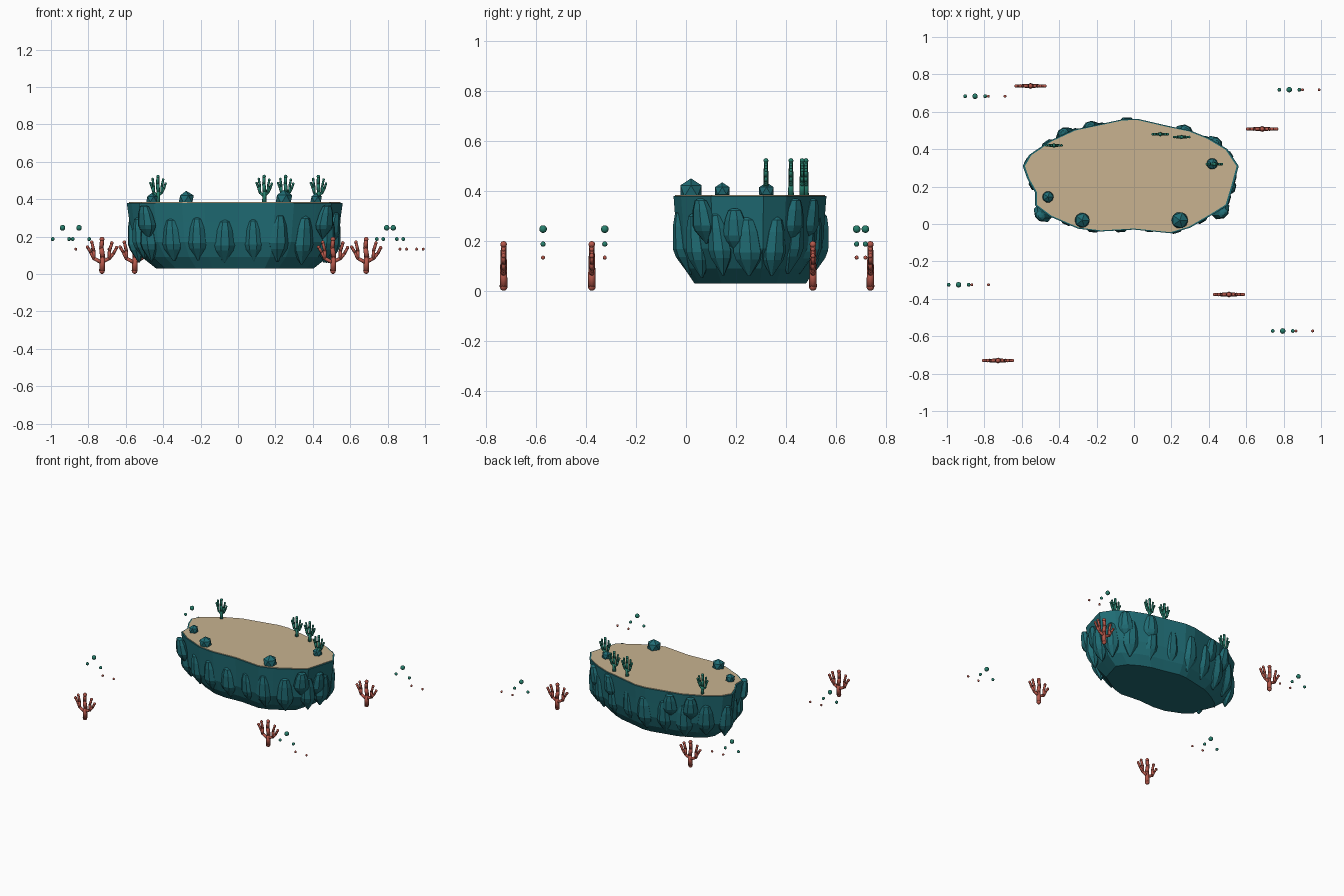
import bpy, bmesh, math, random
from mathutils import Vector, Matrix

random.seed(4)
cube = bpy.data.objects.get("Cube")
if cube:
    bpy.data.objects.remove(cube, do_unlink=True)


def material(name, rgb):
    m = bpy.data.materials.new(name)
    m.diffuse_color = (*rgb, 1)
    m.use_nodes = True
    m.node_tree.nodes["Principled BSDF"].inputs["Base Color"].default_value = (*rgb, 1)
    return m


ROCK = material("teal rock", (0.014, 0.15, 0.175))
SAND = material("sand", (0.58, 0.45, 0.28))
RED = material("red coral", (0.47, 0.098, 0.07))
GREEN = material("green coral", (0.02, 0.21, 0.15))


def finish(bm, name, mat, smooth=False):
    bmesh.ops.recalc_face_normals(bm, faces=bm.faces)
    mesh = bpy.data.meshes.new(name)
    bm.to_mesh(mesh)
    bm.free()
    mesh.materials.append(mat)
    for p in mesh.polygons:
        p.use_smooth = smooth
    ob = bpy.data.objects.new(name, mesh)
    bpy.context.collection.objects.link(ob)
    return ob


def loft(bm, rings):
    """Skin a stack of equal point loops and cap both ends."""
    loops = [[bm.verts.new(p) for p in ring] for ring in rings]
    n = len(loops[0])
    for a, b in zip(loops, loops[1:]):
        for i in range(n):
            j = (i + 1) % n
            bm.faces.new((a[i], a[j], b[j], b[i]))
    bm.faces.new(loops[0])
    bm.faces.new(loops[-1])


# Island outline, counter-clockwise seen from above
OUTLINE = [Vector(p) for p in (
    (0.56, 0.31), (0.5, 0.4), (0.4, 0.46), (0.3, 0.5), (0.18, 0.525), (0.02, 0.562),
    (-0.06, 0.56), (-0.2, 0.53), (-0.32, 0.505), (-0.45, 0.445), (-0.56, 0.37),
    (-0.595, 0.31), (-0.57, 0.24), (-0.53, 0.17), (-0.53, 0.1), (-0.45, 0.04),
    (-0.3, -0.025), (-0.18, -0.04), (0, -0.03), (0.2, -0.05), (0.3, -0.02),
    (0.42, 0.05), (0.5, 0.1), (0.53, 0.2))]
CENTRE = Vector((-0.015, 0.26))


def ring(scale, z):
    return [(*(CENTRE + (p - CENTRE) * scale), z) for p in OUTLINE]


# Rock body
bm = bmesh.new()
loft(bm, [ring(0.73, 0.03), ring(0.86, 0.09), ring(0.95, 0.17), ring(0.975, 0.28), ring(1, 0.38)])
finish(bm, "island_body", ROCK)

# Sand top
bm = bmesh.new()
loft(bm, [ring(0.98, 0.372), ring(0.98, 0.384)])
finish(bm, "sand_top", SAND)


def point_on_outline(t):
    """Point and outward direction at fraction t of the outline length."""
    edges = list(zip(OUTLINE, OUTLINE[1:] + OUTLINE[:1]))
    left = t * sum((b - a).length for a, b in edges)
    for a, b in edges:
        d = b - a
        if left <= d.length:
            return a + d * (left / d.length), Vector((d.y, -d.x)).normalized()
        left -= d.length
    return OUTLINE[0], Vector((1, 0))


def slab(name, pos, out, z, half, width, depth):
    """Faceted upright boulder with a pointed foot."""
    profile = [(-1, 0.08), (-0.45, 0.85), (-0.2, 1), (0.5, 0.78), (0.9, 0.5), (1, 0.2)]
    side = Vector((-out.y, out.x))
    rings = []
    for h, r in profile:
        loop = []
        for k in range(8):
            a = math.tau * (k + 0.5) / 8
            q = pos + side * (math.cos(a) * r * width) + out * (math.sin(a) * r * depth + h * 0.018)
            loop.append((q.x, q.y, z + h * half))
        rings.append(loop)
    bm = bmesh.new()
    loft(bm, rings)
    finish(bm, name, ROCK)


# Boulders around the wall
COUNT = 19
for i in range(COUNT):
    p, out = point_on_outline((i + 0.5) / COUNT)
    slab(f"wall_boulder_{i + 1}", p - out * random.uniform(0.035, 0.045), out,
         random.uniform(0.175, 0.195), random.uniform(0.11, 0.13),
         random.uniform(0.05, 0.062), random.uniform(0.045, 0.055))

# Larger bulges at the ends and back
for i, (x, y, z) in enumerate(((-0.49, 0.055, 0.28), (0.465, 0.07, 0.28), (0.505, 0.2, 0.24),
                               (-0.37, 0.475, 0.28), (-0.23, 0.51, 0.28),
                               (0.27, 0.49, 0.28), (0.43, 0.425, 0.28))):
    p = Vector((x, y))
    out = Vector((p.x - CENTRE.x, (p.y - CENTRE.y) * 2.5)).normalized()
    slab(f"bulge_{i + 1}", p, out, z, 0.09, 0.055, 0.042)

# Rocks on the sand
for i, (x, y, r) in enumerate(((-0.277, 0.02, 0.045), (0.245, 0.02, 0.05),
                               (-0.46, 0.145, 0.034), (0.418, 0.322, 0.034))):
    bm = bmesh.new()
    bmesh.ops.create_icosphere(bm, subdivisions=1, radius=r,
                               matrix=Matrix.Translation((x, y, 0.4)))
    finish(bm, f"sand_rock_{i + 1}", ROCK)


def ball(bm, p, r):
    bmesh.ops.create_uvsphere(bm, u_segments=10, v_segments=7, radius=r,
                              matrix=Matrix.Translation(p))


def limb(bm, points, r0, r1):
    """Tapered round branch through points, with rounded joints."""
    n = len(points) - 1
    radii = [r0 + (r1 - r0) * i / n for i in range(n + 1)]
    for i in range(n):
        a, b = points[i], points[i + 1]
        d = b - a
        m = Matrix.Translation((a + b) / 2) @ d.to_track_quat('Z', 'Y').to_matrix().to_4x4()
        bmesh.ops.create_cone(bm, cap_ends=True, segments=8, radius1=radii[i],
                              radius2=radii[i + 1], depth=d.length, matrix=m)
    for p, r in zip(points, radii):
        ball(bm, p, r)
    ball(bm, points[-1], r1 * 1.25)


# Branches as (x, z) paths, in units of half width and height
BRANCHES = [((0, 0.08), (0.04, 0.45), (-0.04, 0.7), (0, 0.93)),
            ((0, 0.3), (-0.5, 0.42), (-0.68, 0.58), (-0.88, 0.72)),
            ((0, 0.32), (0.45, 0.42), (0.7, 0.55), (0.88, 0.7)),
            ((-0.5, 0.42), (-0.5, 0.62), (-0.62, 0.85)),
            ((0.45, 0.42), (0.45, 0.62), (0.6, 0.83))]


def coral(name, x, y, z, width, height, thick, mat):
    bm = bmesh.new()
    for i, path in enumerate(BRANCHES):
        pts = [Vector((x + u * width, y, z + v * height)) for u, v in path]
        limb(bm, pts, thick if i == 0 else thick * 0.65, thick * (0.68 if i == 0 else 0.5))
    finish(bm, name, mat, True)


# Green coral on the island, red coral on the seabed
for i, (x, y) in enumerate(((-0.428, 0.42), (0.14, 0.48), (0.255, 0.465), (0.43, 0.32))):
    coral(f"green_coral_{i + 1}", x, y, 0.365, 0.046, 0.168, 0.0115, GREEN)
for i, (x, y) in enumerate(((-0.727, -0.73), (0.508, -0.377), (0.685, 0.508), (-0.553, 0.738))):
    coral(f"red_coral_{i + 1}", x, y, 0, 0.088, 0.2, 0.0155, RED)

# Bubble clusters
BUBBLES = [(0, 0.247, 0.0155, GREEN), (-0.053, 0.187, 0.0105, GREEN), (0.054, 0.187, 0.0105, GREEN),
           (0.071, 0.133, 0.008, RED), (0.16, 0.133, 0.008, RED)]
for i, (x, y) in enumerate(((-0.938, -0.325), (-0.85, 0.683), (0.83, 0.718), (0.795, -0.572))):
    for j, (dx, z, r, mat) in enumerate(BUBBLES):
        bm = bmesh.new()
        ball(bm, (x + dx, y, z), r)
        finish(bm, f"bubble_{i + 1}_{j + 1}", mat, True)
